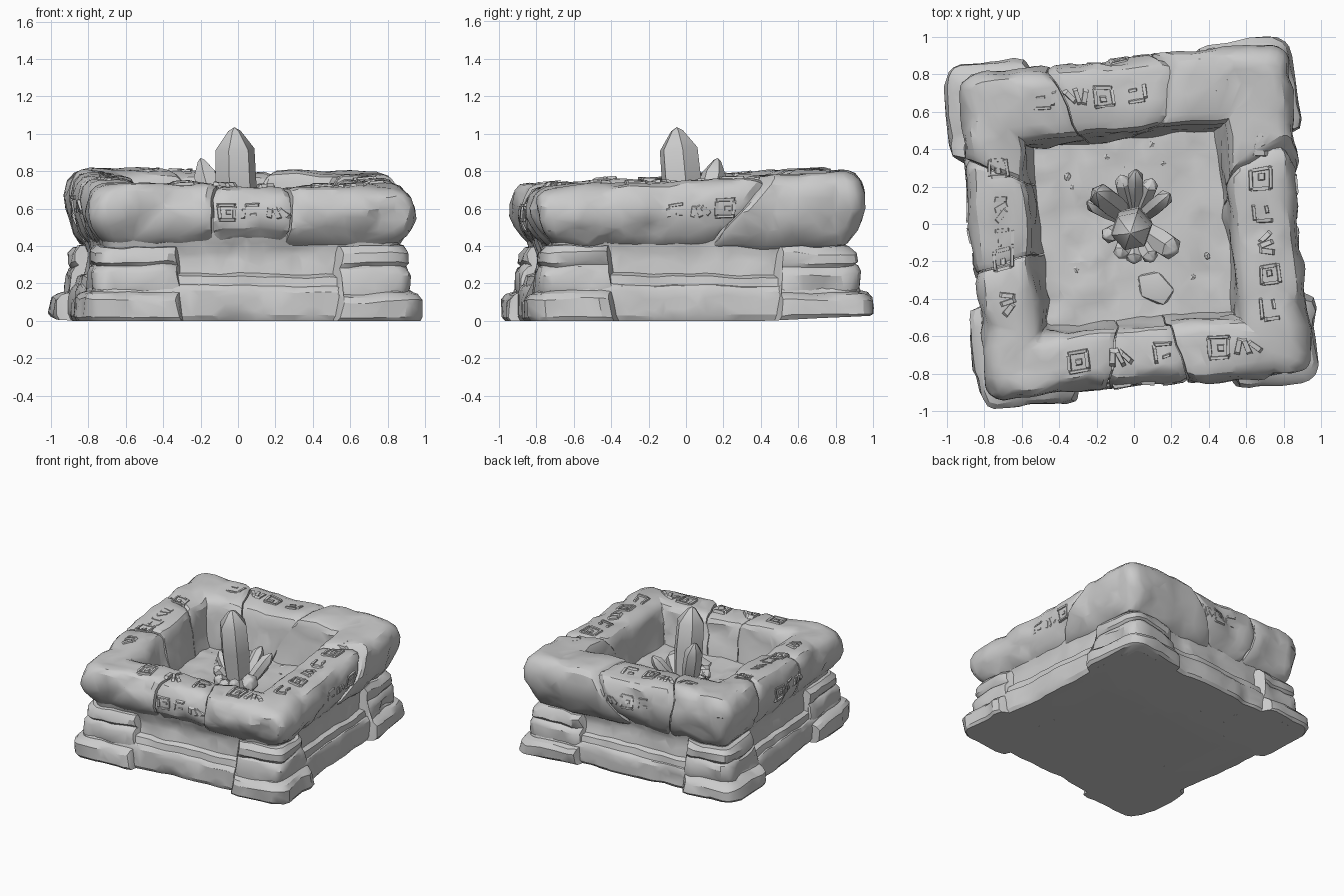
import bpy, bmesh, math, random
from mathutils import Vector, Matrix, noise

random.seed(4)
cube = bpy.data.objects.get("Cube")
if cube:
    bpy.data.objects.remove(cube, do_unlink=True)

stone = bpy.data.materials.new("grey stone")
stone.use_nodes = True
GREY = (0.6, 0.6, 0.6, 1)
stone.diffuse_color = GREY
stone.node_tree.nodes["Principled BSDF"].inputs["Base Color"].default_value = GREY
TURN = Matrix.Rotation(math.radians(5), 3, 'Z')


def weather(co, rough=1.0):
    """Worn-stone warp shared by all stone parts: tilt the rim, wobble, turn."""
    up = min(max((co.z - 0.4) / 0.35, 0), 1)
    low = min(co.z / 0.05, 1)
    v = noise.noise_vector(co * 3) * 0.02 + noise.noise_vector(co * 8) * 0.016 * rough
    chip = max(noise.noise(co * 5 + Vector((7, 3, 1))) - 0.2, 0) * 0.06 * rough
    v -= Vector((co.x, co.y, co.z * 0.4)) * chip
    v.z = v.z * low + up * (0.045 * co.y - 0.012 * co.x)
    # underside worn away toward the back
    v.z += max(co.y - 0.35, 0) * 0.05 * max(1 - co.z / 0.12, 0)
    return TURN @ (co + v)


def finish(name, bm, keep=1.0, angle=28):
    """Turn a bmesh into a named, shaded object, faceted by decimation."""
    bmesh.ops.recalc_face_normals(bm, faces=bm.faces)
    mesh = bpy.data.meshes.new(name)
    bm.to_mesh(mesh)
    bm.free()
    mesh.materials.append(stone)
    ob = bpy.data.objects.new(name, mesh)
    bpy.context.collection.objects.link(ob)
    bpy.ops.object.select_all(action='DESELECT')
    ob.select_set(True)
    bpy.context.view_layer.objects.active = ob
    if keep < 1:
        mod = ob.modifiers.new("chisel", 'DECIMATE')
        mod.ratio = keep
        bpy.ops.object.modifier_apply(modifier=mod.name)
    bpy.ops.object.shade_smooth_by_angle(angle=math.radians(angle))


def on_path(t, h):
    """Point on a rounded square of half size h; t runs 0-4 from the front left corner."""
    side, s = int(t % 4), (t % 1) * 2 - 1
    p = Vector((s * h, -h))
    c = max(0.03, 0.25 * (h - 0.45))
    q = Vector([min(max(a, c - h), h - c) for a in p])
    p = q + (p - q).normalized() * c
    p = Matrix.Rotation(side * math.pi / 2, 2) @ p
    if h < 0.63:
        # the basin opening sits a little forward of centre
        p = Vector((min(p.x, h - 0.02), min(p.y, h - 0.05)))
    return p


def dense(profile, step=0.035):
    out = []
    for a, b in zip(profile, profile[1:] + profile[:1]):
        a, b = Vector(a), Vector(b)
        n = max(1, round((b - a).length / step))
        out += [a.lerp(b, i / n) for i in range(n)]
    return out


def sweep(name, profile, t0, t1, out=0, lift=0, shear=(0, 0), rough=1.0):
    """Sweep a closed (half size, z) profile along the square path, capped at both ends."""
    bm = bmesh.new()
    pts = dense(profile)
    full = t1 - t0 >= 4
    n = round((t1 - t0) / 0.02)
    rings = []
    for i in range(n if full else n + 1):
        f = i / n
        ring = []
        for h, z in pts:
            sh = (shear[0] * (1 - f) + shear[1] * f) * (z - 0.6)
            # soften the ends of each block
            end = 0 if full else 0.012 * (i in (0, n))
            x, y = on_path(t0 + (t1 - t0) * f + sh, h + (out - end if h > 0.65 else 0))
            dz = (lift - end) * (z > 0.5)
            ring.append(bm.verts.new(weather(Vector((x, y, z + dz)), rough)))
        rings.append(ring)
    m = len(pts)
    for i in range(n):
        a, b = rings[i], rings[(i + 1) % len(rings)]
        for j in range(m):
            bm.faces.new((a[j], a[(j + 1) % m], b[(j + 1) % m], b[j]))
    if not full:
        bm.faces.new(rings[0])
        bm.faces.new(rings[-1])
        bmesh.ops.triangulate(bm, faces=[f for f in bm.faces if len(f.verts) > 4])
    finish(name, bm, 0.3)


# Stepped base wall between the corners, also backing the rim
sweep("base_wall", [(0.5, 0), (0.85, 0), (0.865, 0.03), (0.86, 0.16), (0.845, 0.185),
                    (0.835, 0.19), (0.825, 0.235), (0.79, 0.25), (0.775, 0.36),
                    (0.79, 0.42), (0.81, 0.5), (0.81, 0.66), (0.77, 0.70), (0.6, 0.70),
                    (0.56, 0.68), (0.53, 0.4)], 0, 4, rough=0.6)

# Three-layered corner footings
FOOT = [(0.6, 0), (0.91, 0), (0.925, 0.02), (0.92, 0.11), (0.895, 0.14), (0.855, 0.155),
        (0.86, 0.18), (0.86, 0.25), (0.845, 0.28), (0.83, 0.29), (0.845, 0.31),
        (0.84, 0.36), (0.81, 0.395), (0.6, 0.40)]
for name, t0, t1, out in (("front_left", 3.77, 4.225, 0), ("front_right", 0.815, 1.18, 0.005),
                          ("back_right", 1.795, 2.215, 0), ("back_left", 2.825, 3.205, 0.015)):
    sweep("footing_" + name, FOOT, t0, t1, out, shear=(0.1, -0.1))

# Heavy cracked rim blocks
RIM = [(0.53, 0.41), (0.76, 0.39), (0.79, 0.41), (0.83, 0.46), (0.86, 0.51), (0.88, 0.57),
       (0.88, 0.64), (0.86, 0.71), (0.83, 0.745), (0.79, 0.76), (0.62, 0.76), (0.58, 0.745),
       (0.555, 0.71), (0.505, 0.42)]
BLOCKS = [(3.613, 4.365, -0.012, 0, 0, 0.03), (0.371, 0.622, -0.02, -0.01, 0.03, 0.08),
          (0.627, 1.635, 0.0, 0.0, 0.08, 0.5), (1.645, 2.395, 0.02, 0.012, 0.5, -0.45),
          (2.401, 2.717, 0.0, 0.0, -0.45, 0.1), (2.723, 3.257, 0.005, 0.005, 0.1, 0),
          (3.263, 3.607, -0.012, 0.008, 0, 0)]
for i, (t0, t1, out, lift, s0, s1) in enumerate(BLOCKS):
    sweep(f"rim_block_{i + 1}", RIM, t0, t1, out, lift, (s0, s1))

# Sunken basin floor
bm = bmesh.new()
bmesh.ops.create_cube(bm, size=2)
bmesh.ops.subdivide_edges(bm, edges=bm.edges, cuts=22, use_grid_fill=True)
for v in bm.verts:
    v.co = weather(Vector((v.co.x * 0.56, v.co.y * 0.56, 0.213 * (v.co.z + 1))), 1.5)
finish("basin_floor", bm, 0.4, 20)


def bar(bm, place, cx, cy, w, d, spin=0):
    """Small carved ridge in the local frame of a carving."""
    m = place @ Matrix.Translation((cx, cy, 0)) @ Matrix.Rotation(spin, 4, 'Z')
    m = m @ Matrix.Diagonal((w, d, 0.02, 1))
    verts = bmesh.ops.create_cube(bm, size=1)["verts"]
    for v in verts:
        if v.co.z > 0:
            v.co.x *= 0.8
            v.co.y *= 0.6
        v.co = weather(m @ v.co)


def carving(bm, place, kind, s):
    if kind == "frame":
        for k in (-1, 1):
            bar(bm, place, k * s, 0, 0.022, 2 * s + 0.02)
            bar(bm, place, 0, k * s, 2 * s + 0.02, 0.022)
        bar(bm, place, 0.01, 0, s * 0.8, s * 0.8)
    elif kind == "hook":
        bar(bm, place, 0, s, 2 * s, 0.022)
        bar(bm, place, -s, 0, 0.022, 2 * s)
        bar(bm, place, s * 0.3, -s * 0.3, s, 0.022)
    else:
        for k in (-1, 0, 1):
            bar(bm, place, k * s * 0.8, 0, 0.03, 2 * s, spin=k * 0.5 + 0.3)


# Carved signs along the rim top and on the middle of each outer side
tops, sides = bmesh.new(), bmesh.new()
kinds = ["frame", "hook", "wedge"]
SIGNS = [[0.3, 0.42, 0.56, 0.72, 0.8], [0.21, 0.31, 0.4, 0.5, 0.6, 0.7],
         [0.22, 0.46, 0.56, 0.64, 0.74], [0.3, 0.42, 0.51, 0.57, 0.7]]
DEPTH = [0.858, 0.876, 0.876, 0.866]
for side, row in enumerate(SIGNS):
    turn = Matrix.Rotation(side * math.pi / 2, 4, 'Z')
    for i, t in enumerate(row):
        place = turn @ Matrix.Translation(((t * 2 - 1) * 0.9, -0.70, 0.762))
        carving(tops, place, kinds[(i * 2 + side) % 3], 0.05)
    for i, x in enumerate((-0.14, 0.0, 0.14)):
        place = turn @ Matrix.Translation((x, -DEPTH[side], 0.6))
        carving(sides, place @ Matrix.Rotation(math.pi / 2, 4, 'X'), kinds[(i + side) % 3], 0.045)
finish("rim_top_carvings", tops)
finish("rim_side_carvings", sides)


def crystal(name, base, tip, r, sides=6):
    """Six-sided crystal with a slightly swollen shaft and a pointed end."""
    bm = bmesh.new()
    base, tip = Vector(base), Vector(tip)
    axis = tip - base
    rot = axis.to_track_quat('Z', 'Y').to_matrix()
    rings = []
    for f, k in ((0, 0.8), (0.5, 1.0), (0.82, 0.95), (0.97, 0.3)):
        rings.append([bm.verts.new(base + axis * f + rot @ Vector(
            (math.cos(a) * r * k, math.sin(a) * r * k, 0)))
            for a in (2 * math.pi * (j + 0.5) / sides for j in range(sides))])
    top = bm.verts.new(tip)
    for a, b in zip(rings, rings[1:]):
        for j in range(sides):
            bm.faces.new((a[j], a[j - 1], b[j - 1], b[j]))
    for j in range(sides):
        bm.faces.new((rings[-1][j], rings[-1][j - 1], top))
    bm.faces.new(rings[0])
    finish(name, bm, angle=32)


# Crystal cluster: one tall shaft with a spread of small ones
crystal("main_crystal", (0.0, 0.01, 0.38), (-0.02, -0.05, 1.035), 0.112)
crystal("second_crystal", (-0.06, 0.06, 0.38), (-0.2, 0.17, 0.87), 0.07)
SMALL = [(-0.25, 0.12, 0.58), (-0.07, 0.26, 0.58), (0.01, 0.29, 0.62), (0.1, 0.24, 0.54),
         (0.19, 0.16, 0.66), (0.23, -0.15, 0.57), (0.1, -0.2, 0.53), (0, -0.21, 0.5),
         (-0.08, -0.18, 0.52), (-0.16, -0.07, 0.55)]
for i, tip in enumerate(SMALL):
    crystal(f"small_crystal_{i + 1}", (tip[0] * 0.25, tip[1] * 0.25, 0.4), tip,
            0.07 if i == 5 else 0.048)

# Loose rubble lying in the basin, with one broken slab near the front
bm = bmesh.new()
for i in range(15):
    a, d = random.uniform(0, 2 * math.pi), random.uniform(0.28, 0.45)
    if i == 0:
        a, d = -1.25, 0.36
    size = 0.1 if i == 0 else random.uniform(0.012, 0.024)
    m = Matrix.Translation((d * math.cos(a), d * math.sin(a), 0.42))
    m = m @ Matrix.Rotation(a * 3, 4, 'Z') @ Matrix.Diagonal((1.2, 0.9, 0.35 if i == 0 else 0.7, 1))
    bmesh.ops.create_icosphere(bm, subdivisions=1, radius=size, matrix=m)
finish("rubble", bm)
